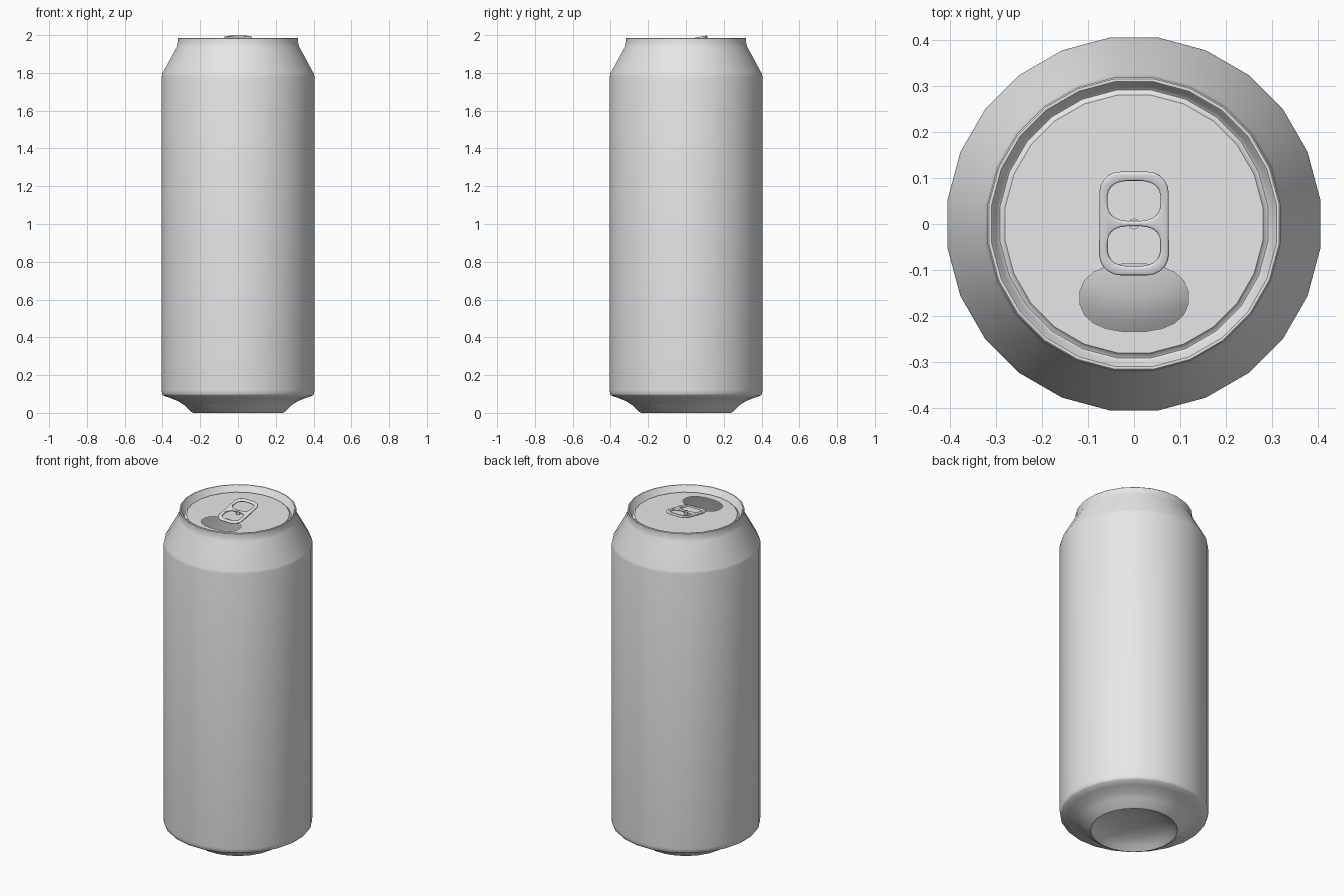
import bpy, bmesh
from math import sin, cos, pi, atan, radians, copysign
from mathutils import Matrix

SIDES = 24
LID_Z = 1.955

cube = bpy.data.objects.get("Cube")
if cube:
    bpy.data.objects.remove(cube)

# Bare metal, used for every part
metal = bpy.data.materials.new("grey metal")
metal.use_nodes = True
grey = (0.8, 0.8, 0.8, 1)
metal.diffuse_color = grey
metal.node_tree.nodes["Principled BSDF"].inputs["Base Color"].default_value = grey


def add_object(name, bm):
    mesh = bpy.data.meshes.new(name)
    bm.to_mesh(mesh)
    bm.free()
    obj = bpy.data.objects.new(name, mesh)
    bpy.context.collection.objects.link(obj)
    mesh.materials.append(metal)
    return obj


def smooth(obj, angle=30):
    bpy.ops.object.select_all(action='DESELECT')
    obj.select_set(True)
    bpy.context.view_layer.objects.active = obj
    bpy.ops.object.shade_smooth_by_angle(angle=radians(angle))


def circle(r, n=SIDES):
    return [(r * cos(2 * pi * (i + 0.5) / n), r * sin(2 * pi * (i + 0.5) / n)) for i in range(n)]


def rounded(cx, cy, rx, ry, power, n):
    """Superellipse outline: power 1 is an ellipse, lower is squarer."""
    pts = []
    for i in range(n):
        a = 2 * pi * (i + 0.5) / n
        c, s = cos(a), sin(a)
        pts.append((cx + rx * copysign(abs(c) ** power, c), cy + ry * copysign(abs(s) ** power, s)))
    return pts


def rounded_rect(w, h, r, steps=5):
    pts = []
    for k, (sx, sy) in enumerate(((1, 1), (-1, 1), (-1, -1), (1, -1))):
        for i in range(steps + 1):
            a = pi / 2 * (k + i / steps)
            pts.append((sx * (w - r) + r * cos(a), sy * (h - r) + r * sin(a)))
    return pts


def sheet(loops, z):
    """Flat sheet bounded by the first loop, with the other loops as holes."""
    bm = bmesh.new()
    for loop in loops:
        vs = [bm.verts.new((x, y, z)) for x, y in loop]
        for a, b in zip(vs, vs[1:] + vs[:1]):
            bm.edges.new((a, b))
    bmesh.ops.triangle_fill(bm, edges=bm.edges[:], use_beauty=True, normal=(0, 0, 1))
    for f in bm.faces:
        f.normal_update()
        if f.normal.z < 0:
            f.normal_flip()
    return bm


# Can shell: domed base, side wall, neck, rim and countersink
profile = [(0.09, 0.062), (0.16, 0.046), (0.21, 0.024), (0.232, 0.004), (0.238, 0),
           (0.248, 0.004), (0.285, 0.04), (0.32, 0.062), (0.365, 0.08), (0.4, 0.092),
           (0.406, 0.1), (0.408, 0.12), (0.408, 1.78), (0.405, 1.795), (0.327, 1.938), (0.321, 1.96),
           (0.321, 1.983), (0.318, 1.986), (0.312, 1.986), (0.309, 1.983),
           (0.3, 1.95), (0.293, 1.945), (0.288, 1.947), (0.282, LID_Z)]
bm = bmesh.new()
rings = [[bm.verts.new((x, y, z)) for x, y in circle(r)] for r, z in profile]
for low, high in zip(rings, rings[1:]):
    for i in range(SIDES):
        j = (i + 1) % SIDES
        bm.faces.new((low[i], low[j], high[j], high[i]))
centre = bm.verts.new((0, 0, 0.067))
for i in range(SIDES):
    bm.faces.new((rings[0][(i + 1) % SIDES], rings[0][i], centre))
smooth(add_object("can_shell", bm), 40)

# Lid panel with the drinking opening
mouth = rounded(0, -0.16, 0.118, 0.074, 0.85, 20)
add_object("lid", sheet([circle(0.282), mouth], LID_Z))

# Pull tab: tilted rounded plate with two finger holes
holes = [rounded(0, y, 0.058, 0.045, 0.72, 24) for y in (0.05, -0.05)]
bm = sheet([rounded_rect(0.075, 0.114, 0.045)] + holes, 0)
bm.transform(Matrix.Translation((0, 0, 1.977)) @ Matrix.Rotation(atan(0.19), 4, 'X'))
tab = add_object("pull_tab", bm)
thick = tab.modifiers.new("thickness", 'SOLIDIFY')
thick.thickness = 0.012
thick.offset = -1
edge = tab.modifiers.new("rounded edge", 'BEVEL')
edge.width = 0.004
edge.segments = 2
edge.limit_method = 'ANGLE'
edge.angle_limit = radians(50)
smooth(tab, 40)

# Rivet holding the tab to the lid
bm = bmesh.new()
bmesh.ops.create_cone(bm, cap_ends=True, segments=12, radius1=0.012, radius2=0.012, depth=0.02,
                      matrix=Matrix.Translation((0, 0, LID_Z + 0.008)))
smooth(add_object("rivet", bm))
